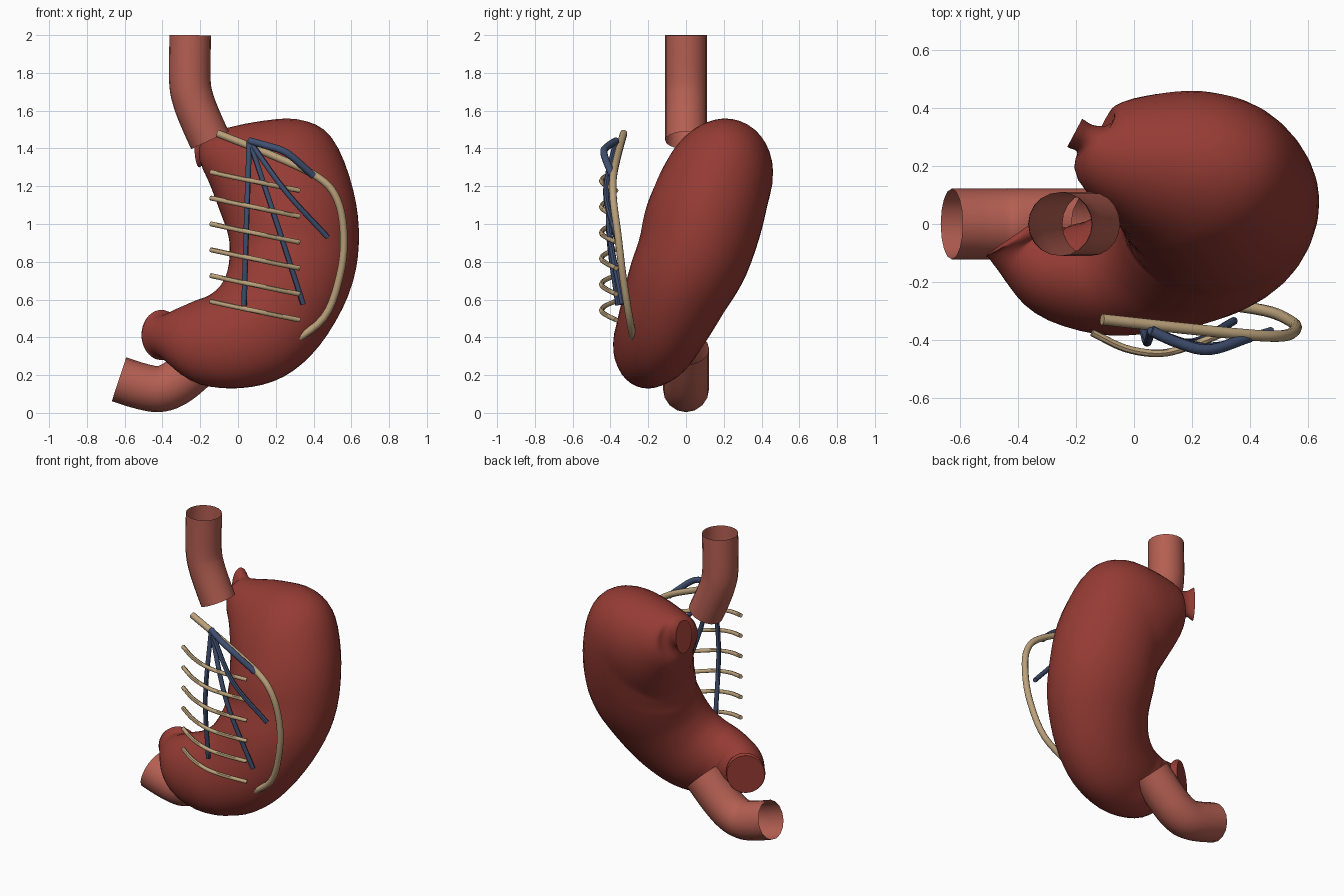
import bpy, bmesh, math
from mathutils import Vector

if "Cube" in bpy.data.objects:
    bpy.data.objects.remove(bpy.data.objects["Cube"])


def material(name, rgb):
    m = bpy.data.materials.new(name)
    m.diffuse_color = (*rgb, 1)
    m.use_nodes = True
    m.node_tree.nodes["Principled BSDF"].inputs["Base Color"].default_value = m.diffuse_color
    return m


STOMACH = material("stomach red", (0.30, 0.044, 0.034))
TUBE = material("tube pink", (0.46, 0.115, 0.085))
BEIGE = material("nerve beige", (0.50, 0.36, 0.20))
BLUE = material("vessel blue", (0.052, 0.08, 0.165))


def spline(rows, steps):
    """Catmull-Rom through rows of numbers."""
    rows = [Vector(r) for r in rows]
    ext = [2 * rows[0] - rows[1]] + rows + [2 * rows[-1] - rows[-2]]
    out = []
    for i in range(1, len(rows)):
        a, b, c, d = ext[i - 1:i + 3]
        for k in range(steps):
            t = k / steps
            out.append(0.5 * (2 * b + (c - a) * t + (2 * a - 5 * b + 4 * c - d) * t ** 2
                              + (3 * b - a - 3 * c + d) * t ** 3))
    return out + [rows[-1]]


def tangents(pts):
    n = len(pts) - 1
    return [(pts[min(i + 1, n)] - pts[max(i - 1, 0)]).normalized() for i in range(n + 1)]


def loft(name, sections, sides, mat, cap):
    """Skin elliptical sections given as (centre, half axis, half axis)."""
    bm = bmesh.new()
    rings = []
    for c, u, v in sections:
        rings.append([bm.verts.new(c + u * math.cos(2 * math.pi * k / sides)
                                   + v * math.sin(2 * math.pi * k / sides))
                      for k in range(sides)])
    for r, s in zip(rings, rings[1:]):
        for k in range(sides):
            j = (k + 1) % sides
            bm.faces.new((r[k], r[j], s[j], s[k]))
    if cap:
        bm.faces.new(rings[0][::-1])
        bm.faces.new(rings[-1])
    bmesh.ops.recalc_face_normals(bm, faces=bm.faces[:])
    me = bpy.data.meshes.new(name)
    bm.to_mesh(me)
    bm.free()
    me.materials.append(mat)
    ob = bpy.data.objects.new(name, me)
    bpy.context.collection.objects.link(ob)
    bpy.ops.object.select_all(action='DESELECT')
    ob.select_set(True)
    bpy.context.view_layer.objects.active = ob
    bpy.ops.object.shade_smooth_by_angle(angle=math.radians(45))
    return ob


def tube(name, path, radius, mat, sides=10, cap=True, steps=5):
    pts = spline(path, steps)
    secs = []
    for p, t in zip(pts, tangents(pts)):
        u = t.cross(Vector((0, 1, 0))).normalized()
        secs.append((p, u * radius, t.cross(u) * radius))
    return loft(name, secs, sides, mat, cap)


# stomach: inner-curve point, outer-curve point, half depth
BODY = [
    (-.205, .315, 1.30, -.205, .315, 1.525, .055),
    (-.165, .29, 1.32, -.155, .29, 1.49, .06),
    (-.15, .235, 1.22, -.08, .27, 1.50, .15),
    (-.10, .16, 1.08, .10, .29, 1.53, .22),
    (-.06, .11, .97, .33, .28, 1.54, .27),
    (-.045, .08, .90, .50, .22, 1.45, .295),
    (-.045, .03, .84, .61, .15, 1.18, .31),
    (-.05, .01, .78, .64, .07, .90, .30),
    (-.07, -.03, .71, .59, -.04, .64, .28),
    (-.11, -.08, .65, .44, -.13, .37, .25),
    (-.17, -.12, .61, .25, -.19, .20, .225),
    (-.23, -.14, .59, .02, -.23, .135, .20),
    (-.30, -.14, .56, -.20, -.20, .15, .17),
    (-.36, -.11, .53, -.33, -.13, .24, .135),
    (-.39, -.085, .52, -.385, -.09, .29, .11),
    (-.405, -.055, .545, -.405, -.055, .28, .12),
    (-.415, -.04, .535, -.415, -.04, .285, .115),
]
rows = spline(BODY, 4)
ends = [(Vector(r[0:3]), Vector(r[3:6]), r[6]) for r in rows]
mids = [(a + b) / 2 for a, b, d in ends]
sections = []
for (lo, hi, d), c, t in zip(ends, mids, tangents(mids)):
    axis = (hi - lo) / 2
    sections.append((c, axis, axis.cross(t).normalized() * d))
loft("stomach", sections, 36, STOMACH, True)

# open feeding tube above and bowel tube below
tube("oesophagus", [(-.253, 0, 2), (-.255, 0, 1.76), (-.235, 0, 1.65),
                    (-.19, 0, 1.535), (-.148, 0, 1.443)], .11, TUBE, 20, False)
tube("duodenum", [(-.63, 0, .178), (-.52, 0, .143), (-.42, 0, .126), (-.335, 0, .155),
                  (-.24, 0, .23), (-.13, 0, .34)], .122, TUBE, 16, False)

# long nerve along the outer curve
tube("outer_nerve", [(-.11, -.33, 1.48), (.165, -.36, 1.37), (.42, -.385, 1.25),
                     (.525, -.385, 1.13), (.56, -.36, .94), (.54, -.335, .73),
                     (.455, -.30, .505), (.255, -.27, .35)], .02, BEIGE)

# row of thin cross nerves
for i in range(6):
    z = 1.275 - i * .137
    tube(f"cross_nerve_{i + 1}", [(-.145, -.375, z), (-.03, -.43, z - .025),
                                  (.09, -.447, z - .05), (.2, -.42, z - .073),
                                  (.325, -.37, z - .098)], .013, BEIGE, 8)

# blue vessels fanning out from one root
ROOT = (.06, -.37, 1.44)
tube("vessel_main", [ROOT, (.15, -.41, 1.415), (.26, -.435, 1.375), (.40, -.39, 1.255)],
     .019, BLUE)
FAN = [((.255, -.425, 1.17), (.475, -.37, .93)),
       ((.20, -.41, 1.02), (.345, -.335, .575)),
       ((.045, -.41, 1.0), (.032, -.36, .57))]
for i, (mid, end) in enumerate(FAN):
    tube(f"vessel_branch_{i + 1}", [ROOT, mid, end], .0145, BLUE, 8)
